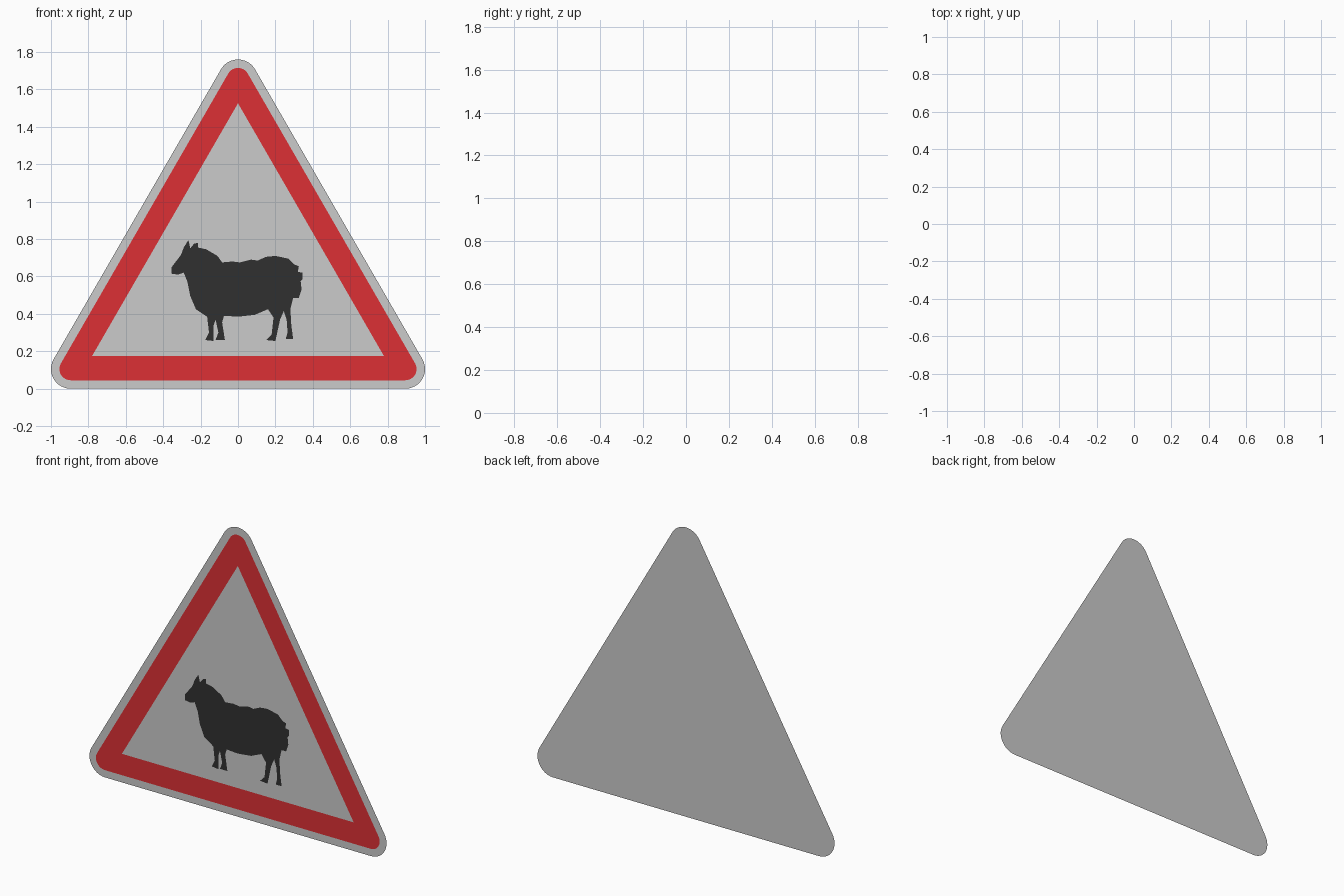
import bpy, bmesh
from math import sin, cos, radians, sqrt

if "Cube" in bpy.data.objects:
    bpy.data.objects.remove(bpy.data.objects["Cube"])

ARC = 12  # segments per rounded corner


def material(name, color):
    m = bpy.data.materials.new(name)
    m.diffuse_color = color
    m.use_nodes = True
    m.node_tree.nodes["Principled BSDF"].inputs["Base Color"].default_value = m.diffuse_color
    return m


def flat_part(name, points, faces, y, mat=None):
    """Flat sheet in the XZ plane, facing -y."""
    bm = bmesh.new()
    verts = [bm.verts.new((x, y, z)) for x, z in points]
    for f in faces:
        face = bm.faces.new([verts[i] for i in f])
        face.normal_update()
        if face.normal.y > 0:
            face.normal_flip()
    bmesh.ops.triangulate(bm, faces=[f for f in bm.faces if len(f.verts) > 4])
    me = bpy.data.meshes.new(name)
    bm.to_mesh(me)
    bm.free()
    ob = bpy.data.objects.new(name, me)
    bpy.context.collection.objects.link(ob)
    if mat:
        me.materials.append(mat)
    return ob


def triangle(half, base):
    """Equilateral corners: right, top, left."""
    return [(half, base), (0, base + half * sqrt(3)), (-half, base)]


def rounded_triangle(half, base, r):
    pts = []
    for k, (cx, cz) in enumerate(triangle(half, base)):
        for i in range(ARC + 1):
            a = radians(-90 + 120 * k + 120 * i / ARC)
            pts.append((cx + r * cos(a), cz + r * sin(a)))
    return pts


red = material("red", (0.72, 0.03, 0.035, 1))
black = material("black", (0.03, 0.03, 0.03, 1))

# Grey backing plate
plate = rounded_triangle(0.895, 0.105, 0.105)
flat_part("sign_plate", plate, [range(len(plate))], 0)

# Red border: rounded outside, sharp inside
outer = rounded_triangle(0.895, 0.105, 0.06)
n = len(outer)
faces = []
for i in range(n):
    j = (i + 1) % n
    a, b = n + i // (ARC + 1), n + j // (ARC + 1)
    faces.append((i, j, a) if a == b else (i, j, b, a))
flat_part("red_border", outer + triangle(0.78, 0.175), faces, -0.002, red)

# Sheep silhouette, in hundredths of a unit
sheep = [
    # head, ear and back
    (-35.5, 65), (-30.5, 71.5), (-29, 75.5), (-26.5, 79.5), (-25.5, 75),
    (-23.5, 77.5), (-21.5, 78), (-21.5, 75.5), (-17, 74.5), (-11, 71),
    (-8.5, 67.5), (-3, 68), (1, 67.5), (7, 69), (10.5, 68.5), (15, 70.5),
    (20, 71), (27, 69.5), (30, 66.5), (32.5, 65.5), (32, 62.5),
    # tail
    (34.5, 62), (34.5, 58.5), (33.5, 57.5), (34, 53), (32.5, 48.5), (29.5, 48.5),
    # hind legs
    (28, 42.5), (28.5, 34), (29.5, 26.5), (25.5, 26.5), (26.5, 30), (26, 37),
    (24.5, 41.5), (22.5, 37), (20, 25.5), (15, 26), (18, 29), (19, 38), (16, 42.5),
    # belly
    (9, 39.5), (0, 38.5), (-7.5, 39),
    # front legs
    (-8.5, 35.5), (-7, 26), (-12, 26), (-10.5, 30), (-12, 37), (-13, 34),
    (-13, 25.5), (-17.5, 26), (-15.5, 30), (-16.5, 38.5),
    # chest and muzzle
    (-22.5, 42.5), (-25.5, 49.5), (-27, 57), (-29, 62), (-32, 61), (-35.5, 61.5),
]
flat_part("sheep_silhouette", [(x / 100, z / 100) for x, z in sheep],
          [range(len(sheep))], -0.002, black)
